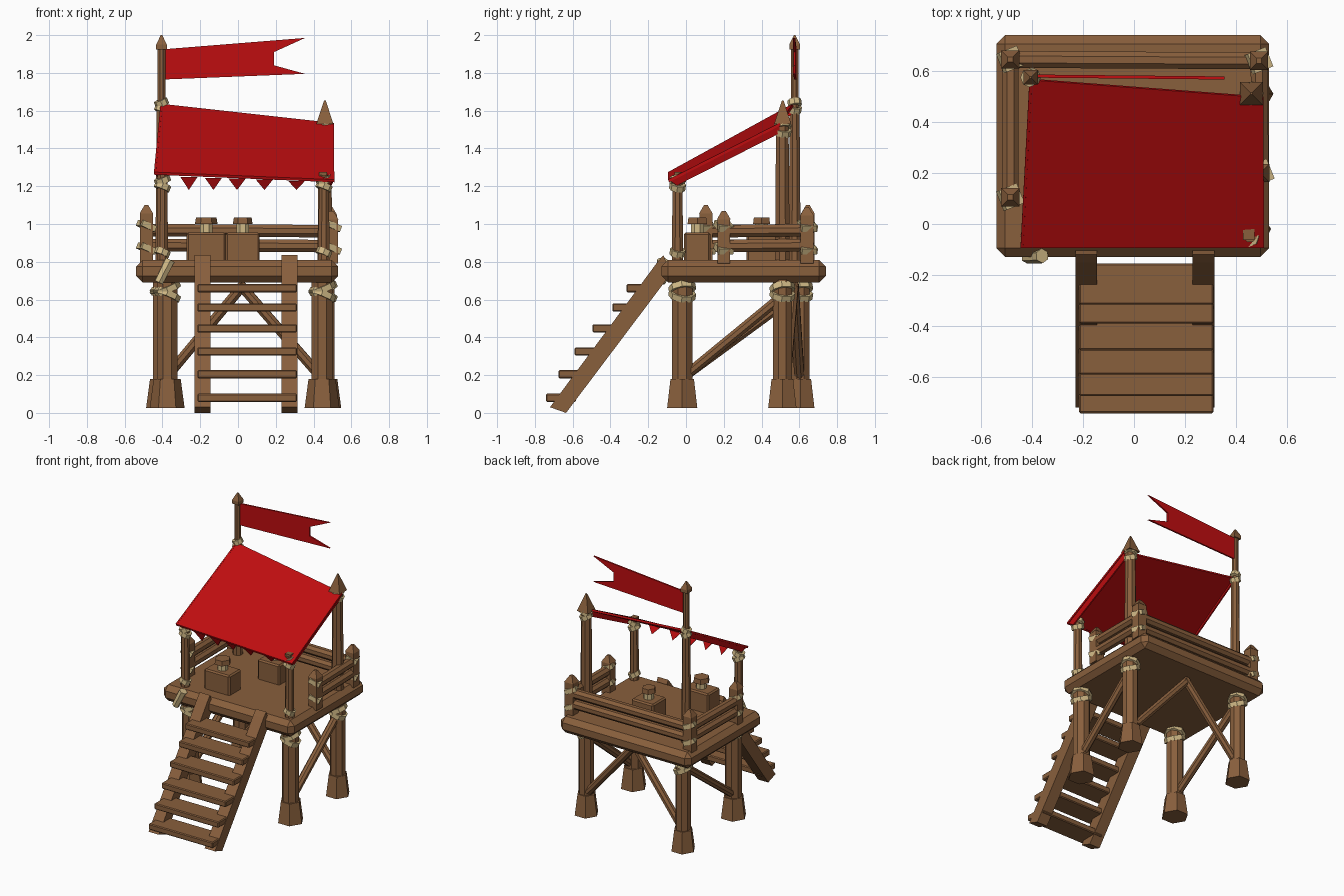
import bpy, bmesh, math
from mathutils import Vector, Matrix

if "Cube" in bpy.data.objects:
    bpy.data.objects.remove(bpy.data.objects["Cube"])


def material(name, rgb):
    m = bpy.data.materials.new(name)
    m.diffuse_color = (*rgb, 1)
    m.use_nodes = True
    m.node_tree.nodes["Principled BSDF"].inputs["Base Color"].default_value = m.diffuse_color
    return m


WOOD = material("brown wood", (0.25, 0.115, 0.046))
RED = material("red cloth", (0.52, 0.004, 0.005))
ROPE = material("tan rope", (0.64, 0.49, 0.24))


def finish(name, bm, mat):
    bmesh.ops.recalc_face_normals(bm, faces=bm.faces)
    me = bpy.data.meshes.new(name)
    bm.to_mesh(me)
    bm.free()
    me.materials.append(mat)
    ob = bpy.data.objects.new(name, me)
    bpy.context.collection.objects.link(ob)
    return ob


def rod(name, p, q, r0, r1=None, sides=8, mat=WOOD):
    """Log between two points; radii are measured to the flat sides."""
    p, q = Vector(p), Vector(q)
    d = q - p
    k = 1 / math.cos(math.pi / sides)
    r1 = r0 if r1 is None else r1
    rot = Matrix.Identity(4) if d.xy.length < 1e-4 else d.to_track_quat('Z', 'Y').to_matrix().to_4x4()
    m = Matrix.Translation((p + q) / 2) @ rot @ Matrix.Rotation(math.pi / sides, 4, 'Z')
    bm = bmesh.new()
    bmesh.ops.create_cone(bm, cap_ends=True, segments=sides, radius1=r0 * k,
                          radius2=r1 * k, depth=d.length, matrix=m)
    return finish(name, bm, mat)


def box(name, lo, hi, bevel=0, mat=WOOD):
    lo, hi = Vector(lo), Vector(hi)
    bm = bmesh.new()
    bmesh.ops.create_cube(bm, size=1, matrix=Matrix.Translation((lo + hi) / 2) @ Matrix.Diagonal((*(hi - lo), 1)))
    if bevel:
        bmesh.ops.bevel(bm, geom=bm.edges[:], offset=bevel, segments=1, affect='EDGES')
    return finish(name, bm, mat)


def plate(name, pts, offset, mat):
    """Outline extruded along an offset vector."""
    bm = bmesh.new()
    f = bm.faces.new([bm.verts.new(p) for p in pts])
    ext = bmesh.ops.extrude_face_region(bm, geom=[f], use_keep_orig=True)
    bmesh.ops.translate(bm, vec=offset, verts=[v for v in ext['geom'] if isinstance(v, bmesh.types.BMVert)])
    return finish(name, bm, mat)


def rope(name, x, y, z, r, sides=8, turns=2):
    """Stacked, slightly tilted rope turns around a post."""
    for i in range(turns):
        t = 0.006 * (-1) ** i
        c = Vector((x, y, z + (i - (turns - 1) / 2) * 0.034))
        h = Vector((t, t * 0.4, 0.015))
        rod(name, c - h, c + h, r, sides=sides, mat=ROPE)


# Deck
box("deck", (-0.54, -0.13, 0.69), (0.53, 0.74, 0.81), 0.035)

# Legs with flared feet and rope bindings
for x, y, r in [(-0.375, -0.02, 0.055), (0.445, -0.02, 0.055),
                (0.46, 0.51, 0.05), (-0.40, 0.605, 0.05)]:
    rod("leg", (x, y, 0.1), (x, y, 0.72), r)
    rod("foot", (x, y, 0.025), (x, y, 0.18), r + 0.025, r + 0.007, 6)
    rope("leg_rope", x, y, 0.643, r + 0.012)

# Diagonal braces under the deck
for p, q in [((-0.37, 0.60, 0.2), (0.03, 0.57, 0.68)), ((0.43, 0.53, 0.2), (0.01, 0.57, 0.68)),
             ((0.45, 0.0, 0.2), (0.46, 0.5, 0.61)), ((-0.38, 0.0, 0.2), (-0.40, 0.6, 0.64))]:
    rod("brace", p, q, 0.026)

# Ladder rails and steps
side = [(-.72, .03), (-.635, 0), (-.10, .71), (-.10, .79), (-.12, .835), (-.15, .80)]
for x in (-0.23, 0.23):
    plate("ladder_rail", [(x, y, z) for y, z in side], (0.085, 0, 0), WOOD)
for y, z in [(-.742, .08), (-.675, .205), (-.59, .325), (-.495, .447), (-.39, .558), (-.315, .66)]:
    box("ladder_step", (-0.215, y, z - 0.022), (0.312, y + 0.16, z + 0.022), 0.006)

# Front roof posts
for x in (-0.40, 0.455):
    rod("front_roof_post", (x, -0.045, 0.78), (x, -0.045, 1.26), 0.03, 0.026)
    rope("post_rope", x, -0.045, 1.215, 0.04)
    rope("post_rope", x, -0.045, 0.85, 0.038, turns=1)
rod("roof_peg", (0.45, -0.04, 1.23), (0.45, -0.04, 1.275), 0.022, sides=4)

# Tall back right post with pointed cap
rod("back_roof_post", (0.46, 0.51, 0.7), (0.46, 0.51, 1.54), 0.04, 0.033)
rod("post_cap", (0.46, 0.512, 1.53), (0.46, 0.512, 1.655), 0.045, 0.004, 4)
rope("post_rope", 0.46, 0.512, 1.505, 0.042)

# Flag pole
FX, FY = -0.405, 0.575
rod("flag_pole_base", (FX, FY, 0.7), (FX, FY, 1.62), 0.033, 0.026)
rod("flag_pole", (FX, FY, 1.6), (FX, FY, 1.94), 0.02)
rod("flag_pole_collar", (FX, FY, 1.925), (FX, FY, 1.95), 0.028, sides=4)
rod("flag_pole_tip", (FX, FY, 1.95), (FX, FY, 2.0), 0.028, 0.004, 4)
rope("pole_rope", FX, FY, 1.625, 0.034)

# Swallow-tailed flag
plate("flag", [(x, 0.582 - x * 0.01, z) for x, z in
               [(-.395, 1.765), (.355, 1.795), (.19, 1.84), (.19, 1.91), (.355, 1.985), (-.395, 1.925)]],
      (0, -0.012, 0), RED)

# Sloping cloth roof with hanging side hems and a pennant fringe
FL, FR = Vector((-.445, -.095, 1.275)), Vector((.51, -.095, 1.235))
BR, BL = Vector((.507, .495, 1.535)), Vector((-.41, .565, 1.637))
plate("cloth_roof", [FL, FR, BR, BL], (0, 0.005, -0.014), RED)
for a, b, s in ((FL, BL, 1), (FR, BR, -1)):
    a2 = a.lerp(b, 0.08)
    drop = Vector((s * 0.015, 0, -0.055))
    plate("roof_hem", [a, b, b + drop, a2 + drop], (s * 0.01, 0, 0), RED)
for x in (-0.26, -0.13, -0.005, 0.14, 0.31):
    z = 1.25 - (x + 0.3) * 0.035
    plate("pennant", [(x - .045, -.08, z), (x + .045, -.08, z), (x, -.05, 1.18)], (0, 0.008, 0), RED)

# Railing posts, rails and bindings
corners = {"bl": (-0.485, 0.645, 1.1), "br": (0.49, 0.64, 1.09),
           "lf": (-0.485, 0.105, 1.1), "rf": (0.495, 0.2, 1.07)}
for x, y, top in corners.values():
    rod("railing_post", (x, y, 0.79), (x, y, top - 0.045), 0.034, sides=4)
    rod("railing_post_tip", (x, y, top - 0.045), (x, y, top), 0.036, 0.01, 4)
    for z in (0.87, 0.99):
        rope("railing_rope", x, y, z, 0.041, sides=4, turns=1)
for a, b in (("bl", "br"), ("bl", "lf"), ("br", "rf")):
    for z in (0.888, 0.967):
        p, q = Vector((*corners[a][:2], z)), Vector((*corners[b][:2], z - 0.005))
        d = (q - p).normalized() * 0.025
        rod("railing_log", p - d, q + d, 0.033)

# Supply boxes with tied knobs
for x, y, w, d, k in [(-0.168, 0.06, 0.105, 0.07, 0.052), (0.025, 0.4, 0.09, 0.08, 0.045)]:
    box("supply_box", (x - w, y - d, 0.80), (x + w, y + d, 0.955), 0.01)
    rod("box_neck", (x, y, 0.95), (x, y, 1.005), 0.034, mat=ROPE)
    rod("box_knob", (x, y, 1.0), (x, y, 1.035), k, k * 0.9, 6)

# Rope knot on the deck front edge
rod("deck_knot", (-0.42, -0.13, 0.69), (-0.36, -0.125, 0.81), 0.022, 0.025, 6, ROPE)
